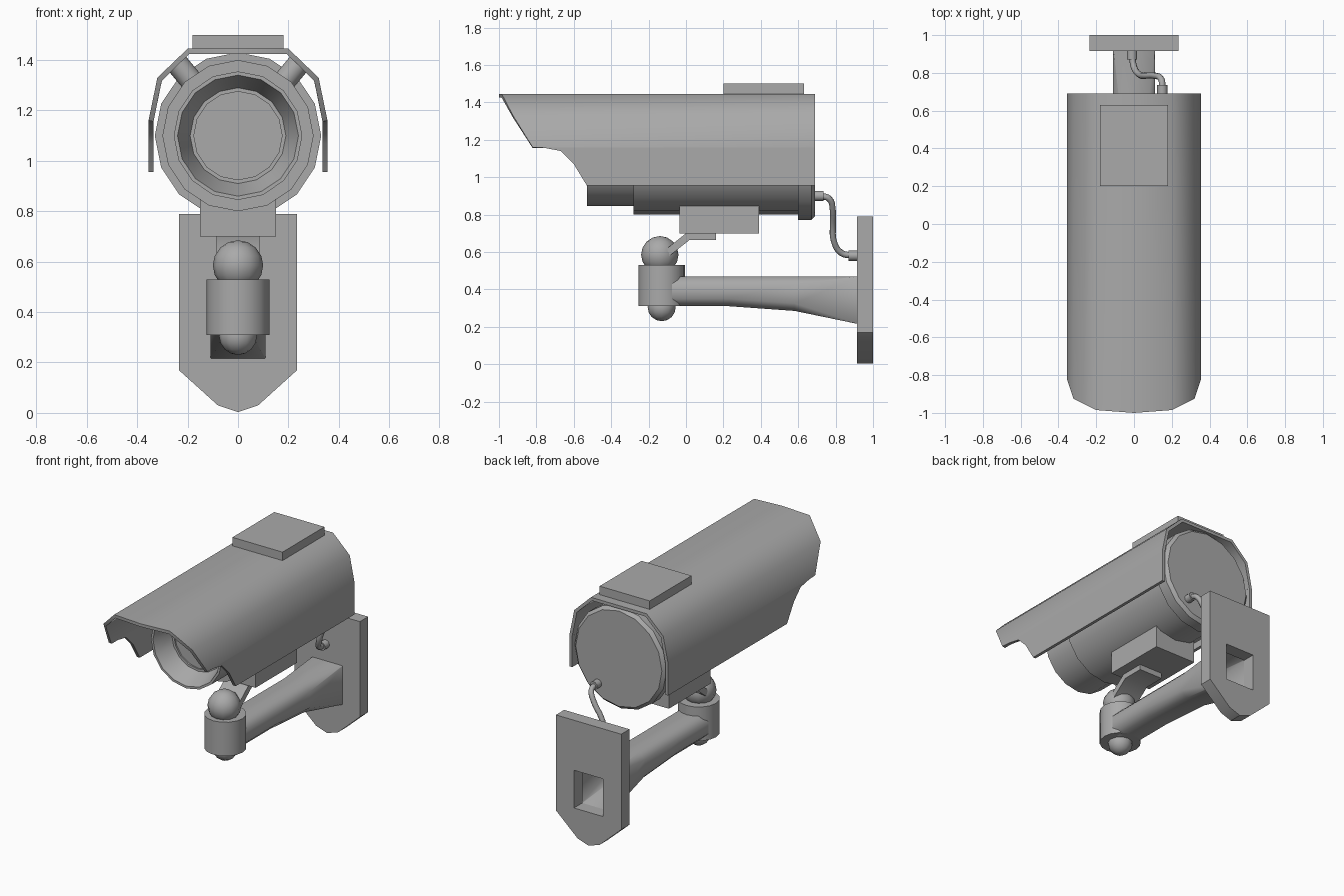
import bpy, bmesh
from math import radians, sin, cos, pi
from mathutils import Vector

old = bpy.data.objects.get("Cube")
if old:
    bpy.data.objects.remove(old, do_unlink=True)

grey = bpy.data.materials.new("mid_grey")
grey.use_nodes = True
grey.diffuse_color = (0.4, 0.4, 0.4, 1)
grey.node_tree.nodes["Principled BSDF"].inputs["Base Color"].default_value = (0.4, 0.4, 0.4, 1)


def finish(name, bm, angle=40, recalc=True, shell=0):
    """Turn a bmesh into a named, shaded object."""
    if recalc:
        bmesh.ops.recalc_face_normals(bm, faces=bm.faces[:])
    mesh = bpy.data.meshes.new(name)
    bm.to_mesh(mesh)
    bm.free()
    mesh.materials.append(grey)
    ob = bpy.data.objects.new(name, mesh)
    bpy.context.collection.objects.link(ob)
    bpy.ops.object.select_all(action='DESELECT')
    ob.select_set(True)
    bpy.context.view_layer.objects.active = ob
    if shell:
        mod = ob.modifiers.new("shell", 'SOLIDIFY')
        mod.thickness, mod.offset, mod.use_even_offset = shell, -1, True
        bpy.ops.object.modifier_apply(modifier=mod.name)
    bpy.ops.object.shade_smooth_by_angle(angle=radians(angle))
    return ob


def box(name, x, y, z):
    bm = bmesh.new()
    bmesh.ops.create_cube(bm, size=1)
    for v in bm.verts:
        v.co = [r[0] + (c + 0.5) * (r[1] - r[0]) for r, c in zip((x, y, z), v.co)]
    return finish(name, bm)


def loft(name, rings, cap_start=True, cap_end=True, angle=40):
    bm = bmesh.new()
    loops = [[bm.verts.new(p) for p in ring] for ring in rings]
    n = len(loops[0])
    for a, b in zip(loops, loops[1:]):
        for i in range(n):
            j = (i + 1) % n
            bm.faces.new((a[i], a[j], b[j], b[i]))
    if cap_start:
        bm.faces.new(loops[0])
    if cap_end:
        bm.faces.new(loops[-1])
    return finish(name, bm, angle)


def rod(name, start, end, radius, sides=12):
    a, b = Vector(start), Vector(end)
    turn = (b - a).to_track_quat('Z', 'Y')
    ring = [turn @ Vector((radius * cos(2 * pi * i / sides), radius * sin(2 * pi * i / sides), 0))
            for i in range(sides)]
    return loft(name, [[a + p for p in ring], [b + p for p in ring]])


def ball(name, centre, radius):
    bm = bmesh.new()
    bmesh.ops.create_uvsphere(bm, u_segments=12, v_segments=8, radius=radius)
    bmesh.ops.translate(bm, verts=bm.verts[:], vec=centre)
    return finish(name, bm, 60)


# Camera housing with rear cap, stepped barrel and recessed lens: (radius, y)
AXIS_Z, SIDES = 1.1, 16
profile = [(0.31, 0.69), (0.33, 0.67), (0.33, 0.6), (0.3, 0.6), (0.3, -0.28),
           (0.255, -0.28), (0.255, -0.53), (0.24, -0.53), (0.19, -0.41),
           (0.175, -0.41), (0.175, -0.4)]
loft("camera_housing",
     [[(r * sin(2 * pi * i / SIDES), y, AXIS_Z + r * cos(2 * pi * i / SIDES))
       for i in range(SIDES)] for r, y in profile])

# Sun visor: half section (x, z, front y), mirrored across the middle
half = [(0.355, 0.955, -0.53), (0.355, 1.07, -0.6), (0.355, 1.14, -0.67),
        (0.355, 1.157, -0.76), (0.355, 1.16, -0.82), (0.32, 1.33, -0.925), (0.2, 1.445, -0.985)]
section = half + [(0, 1.445, -1)] + [(-x, z, y) for x, z, y in reversed(half)]
bm = bmesh.new()
pairs = [(bm.verts.new((x, y, z)), bm.verts.new((x, 0.69, z))) for x, z, y in section]
for (af, ab), (bf, bb) in zip(pairs, pairs[1:]):
    bm.faces.new((af, ab, bb, bf))
finish("sun_visor", bm, 50, recalc=False, shell=0.02)
box("visor_top_box", (-0.18, 0.18), (0.2, 0.63), (1.44, 1.5))

# Struts holding the visor off the housing
for side, label in ((1, "left"), (-1, "right")):
    for y, place in ((-0.15, "front"), (0.45, "rear")):
        rod(f"{place}_{label}_strut", (side * 0.17, y, 1.3), (side * 0.245, y, 1.39), 0.045)

# Mounting block and bent neck plate
box("mounting_block", (-0.15, 0.15), (-0.035, 0.39), (0.7, 0.86))
bend = [(0.16, 0.7), (0, 0.7), (-0.1, 0.62), (-0.1, 0.57), (0.02, 0.665), (0.16, 0.665)]
loft("neck_plate", [[(x, y, z) for y, z in bend] for x in (-0.085, 0.085)])

# Swivel joint
ball("upper_swivel_ball", (0, -0.14, 0.585), 0.1)
rod("swivel_barrel", (0, -0.13, 0.31), (0, -0.13, 0.53), 0.125, 16)
ball("lower_swivel_ball", (0, -0.13, 0.305), 0.075)


# Wall arm, rounded at the swivel and square at the wall, open at the rear
def arm_section(y, low, cut, w=0.11, top=0.47):
    side = [(w - cut, low), (w, low + cut), (w, top - cut), (w - cut, top)]
    return [(x, y, z) for x, z in side + [(-x, z) for x, z in reversed(side)]]


loft("wall_arm", [arm_section(-0.08, 0.31, 0.04), arm_section(0.23, 0.31, 0.04),
                  arm_section(0.58, 0.285, 0.04), arm_section(0.92, 0.215, 0.003)],
     cap_end=False, angle=60)

# Wall plate with a cable opening behind the arm
outline = [(-0.235, 0.79), (-0.235, 0.17), (-0.08, 0.03), (0, 0.003),
           (0.08, 0.03), (0.235, 0.17), (0.235, 0.79)]
opening = [(-0.105, 0.22), (0.105, 0.22), (0.105, 0.465), (-0.105, 0.465)]
bm = bmesh.new()
edges = []
for loop in (outline, opening):
    vs = [bm.verts.new((x, 0.915, z)) for x, z in loop]
    edges += [bm.edges.new((vs[i - 1], vs[i])) for i in range(len(vs))]
bmesh.ops.triangle_fill(bm, edges=edges, use_beauty=True, normal=(0, -1, 0))
ext = bmesh.ops.extrude_face_region(bm, geom=bm.faces[:], use_keep_orig=True)
for v in ext["geom"]:
    if isinstance(v, bmesh.types.BMVert):
        v.co.y = 1.0
finish("wall_plate", bm, 35)

# Cable and its two connectors
rod("housing_connector", (0.15, 0.68, 0.9), (0.15, 0.735, 0.9), 0.027)
rod("wall_connector", (-0.01, 0.87, 0.58), (-0.01, 0.92, 0.58), 0.027)
path = [(0.15, 0.72, 0.9), (0.145, 0.765, 0.885), (0.11, 0.785, 0.82), (0.06, 0.785, 0.74),
        (0.03, 0.79, 0.66), (0, 0.83, 0.595), (-0.01, 0.89, 0.58)]
curve = bpy.data.curves.new("cable", 'CURVE')
curve.dimensions, curve.bevel_depth = '3D', 0.017
curve.bevel_resolution, curve.resolution_u, curve.use_fill_caps = 2, 4, True
spline = curve.splines.new('BEZIER')
spline.bezier_points.add(len(path) - 1)
for p, co in zip(spline.bezier_points, path):
    p.co = co
    p.handle_left_type = p.handle_right_type = 'AUTO'
curve.materials.append(grey)
bpy.context.collection.objects.link(bpy.data.objects.new("cable", curve))
